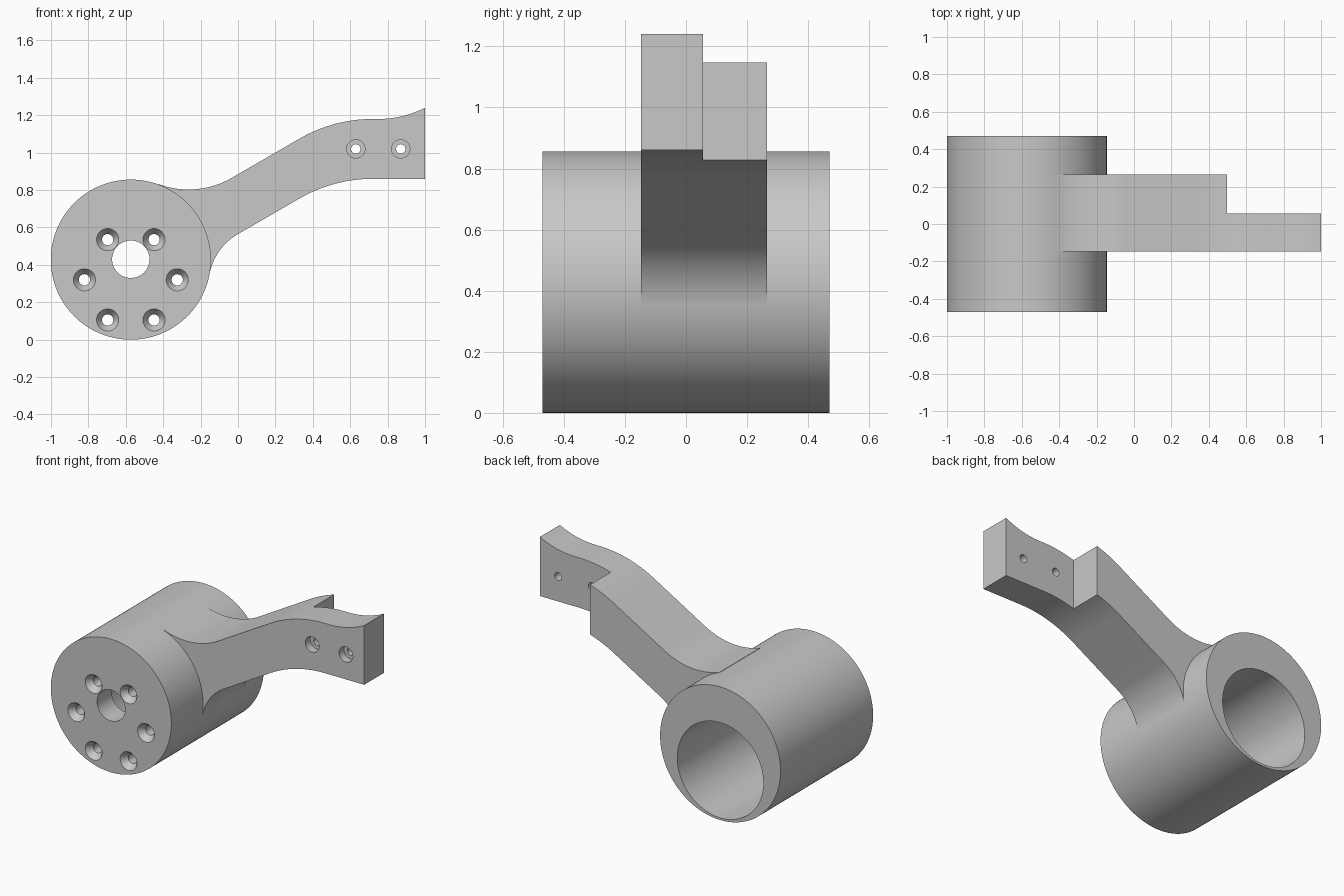
import bpy, bmesh, math
from mathutils import Vector

if "Cube" in bpy.data.objects:
    bpy.data.objects.remove(bpy.data.objects["Cube"])

CX, CZ, R = -0.573, 0.428, 0.428      # motor housing axis and radius
BORE_Z, WALL_Y = 0.32, -0.32          # offset motor bore and inside of front wall
Y0, Y1, Y_STEP = -0.147, 0.265, 0.055  # arm depth, and thinner tip depth

grey = bpy.data.materials.new("light grey")
grey.diffuse_color = (0.58, 0.58, 0.58, 1)
grey.use_nodes = True
grey.node_tree.nodes["Principled BSDF"].inputs["Base Color"].default_value = grey.diffuse_color


def make_object(name, bm):
    bmesh.ops.recalc_face_normals(bm, faces=bm.faces)
    mesh = bpy.data.meshes.new(name)
    bm.to_mesh(mesh)
    bm.free()
    mesh.materials.append(grey)
    obj = bpy.data.objects.new(name, mesh)
    bpy.context.collection.objects.link(obj)
    return obj


def turned(name, x, z, sections, sides=48):
    """Solid of revolution along y from (y, radius) sections."""
    bm = bmesh.new()
    rings = []
    for y, r in sections:
        rings.append([bm.verts.new((x + r * math.cos(2 * math.pi * i / sides), y,
                                    z + r * math.sin(2 * math.pi * i / sides)))
                      for i in range(sides)])
    for a, b in zip(rings, rings[1:]):
        for i in range(sides):
            j = (i + 1) % sides
            bm.faces.new((a[i], a[j], b[j], b[i]))
    bm.faces.new(rings[0])
    bm.faces.new(rings[-1])
    return make_object(name, bm)


def extruded(name, points, y0, y1):
    bm = bmesh.new()
    face = bm.faces.new([bm.verts.new((x, y0, z)) for x, z in points])
    new = bmesh.ops.extrude_face_region(bm, geom=[face])["geom"]
    bmesh.ops.translate(bm, vec=(0, y1 - y0, 0),
                        verts=[v for v in new if isinstance(v, bmesh.types.BMVert)])
    return make_object(name, bm)


def combine(target, other, operation):
    """Apply a boolean and remove the helper object."""
    mod = target.modifiers.new("boolean", 'BOOLEAN')
    mod.operation, mod.solver, mod.object = operation, 'EXACT', other
    bpy.context.view_layer.objects.active = target
    bpy.ops.object.modifier_apply(modifier=mod.name)
    bpy.data.objects.remove(other, do_unlink=True)


def arc(cx, cz, r, a0, a1, n=20):
    """Points on an arc, angles in degrees."""
    return [(cx + r * math.cos(math.radians(a0 + (a1 - a0) * i / n)),
             cz + r * math.sin(math.radians(a0 + (a1 - a0) * i / n)))
            for i in range(n + 1)]


# Arm side profile: fillets into the housing, straight 30 degree web, curved tip
profile = (arc(-0.265, 1.265, 0.462, 249.8, 300)      # upper fillet
           + arc(0.72, 0.4, 0.78, 120, 90)            # upper bend
           + arc(0.75, 1.73, 0.55, 270, 297, 12)      # flared tip
           + [(1.0, 0.86)]
           + arc(0.72, 0.08, 0.78, 90, 120)           # lower bend
           + arc(0.158, 0.291, 0.316, 120, 169.2)     # lower fillet
           + arc(CX, CZ, 0.405, -10, 69, 16))         # root buried in housing wall
arm = extruded("arm", profile, Y0, Y1)

# Notch behind the tip
notch = extruded("notch_cutter", [(0.497, 0.5), (1.2, 0.5), (1.2, 1.5), (0.497, 1.5)],
                 Y_STEP, 0.5)
combine(arm, notch, 'DIFFERENCE')

# Counterbored holes in the tip
for x in (0.63, 0.87):
    hole = turned("tip_hole_cutter", x, 1.02,
                  [(Y0 - 0.02, 0.049), (Y0 + 0.05, 0.049), (Y0 + 0.05, 0.025), (0.1, 0.025)])
    combine(arm, hole, 'DIFFERENCE')

# Housing joined with the arm
bracket = turned("motor_bracket", CX, CZ, [(-0.47, R), (0.47, R)], 160)
combine(bracket, arm, 'UNION')

# Motor bore from the back and shaft hole through the front wall
combine(bracket, turned("bore_cutter", CX, BORE_Z, [(WALL_Y, 0.306), (0.5, 0.306)], 128),
        'DIFFERENCE')
combine(bracket, turned("shaft_cutter", CX, 0.43, [(-0.5, 0.1), (WALL_Y + 0.05, 0.1)], 64),
        'DIFFERENCE')

# Six countersunk screw holes around the bore axis
for k in range(6):
    a = math.radians(60 * k)
    screw = turned("screw_cutter", CX + 0.248 * math.cos(a), BORE_Z + 0.248 * math.sin(a),
                   [(-0.48, 0.0665), (-0.43, 0.03), (WALL_Y + 0.03, 0.03)])
    combine(bracket, screw, 'DIFFERENCE')

# Smooth curves, sharp edges
bpy.ops.object.select_all(action='DESELECT')
bracket.select_set(True)
bpy.context.view_layer.objects.active = bracket
bpy.ops.object.shade_smooth_by_angle(angle=math.radians(25))
